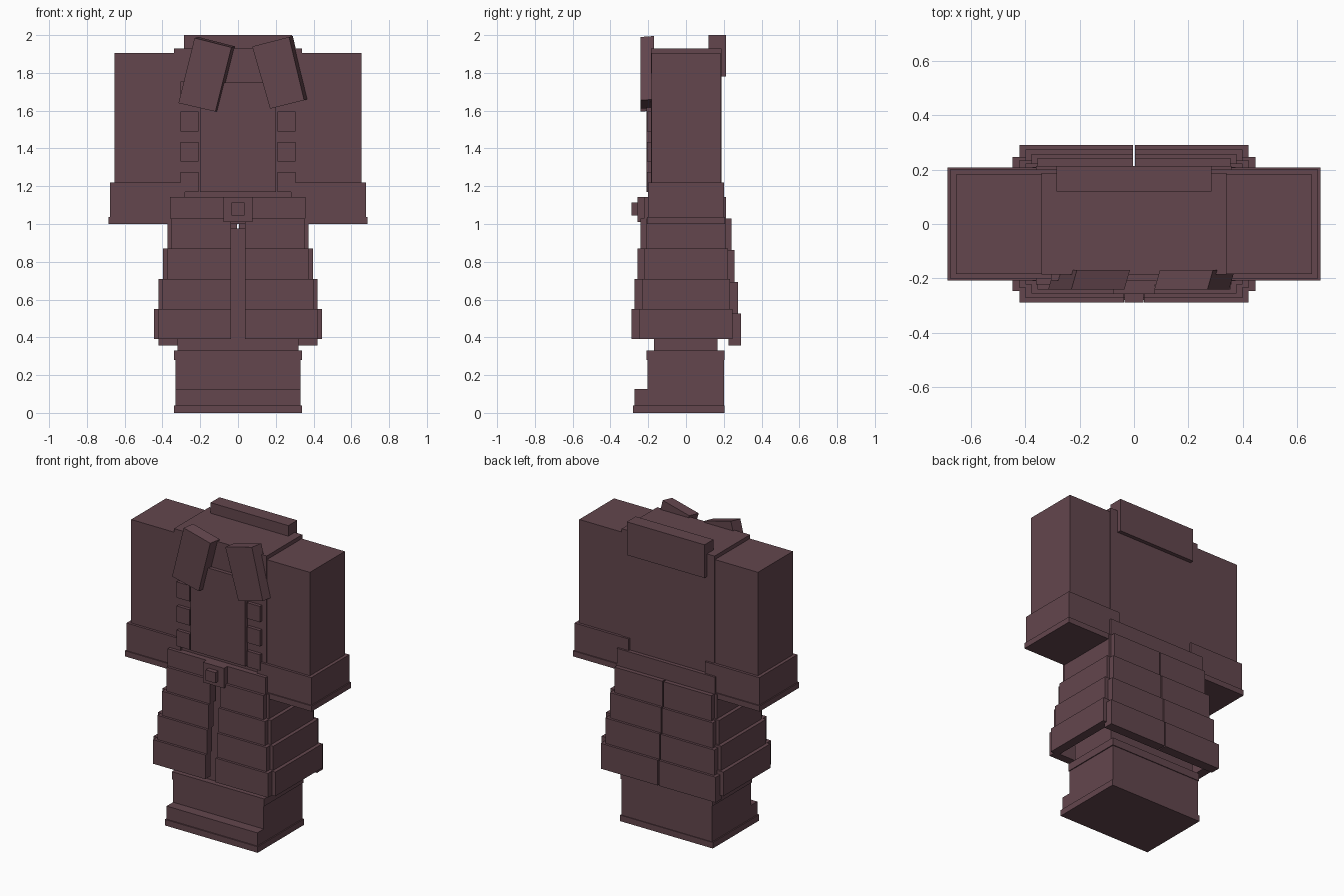
import bpy, bmesh

old = bpy.data.objects.get("Cube")
if old:
    bpy.data.objects.remove(old, do_unlink=True)

# Single cloth colour
cloth = bpy.data.materials.new("dark_mauve")
colour = (0.125, 0.061, 0.075, 1)
cloth.use_nodes = True
cloth.diffuse_color = colour
for node in cloth.node_tree.nodes:
    if node.type == 'BSDF_PRINCIPLED':
        node.inputs["Base Color"].default_value = colour


def prism(name, front, back):
    """Solid between two matching four-point outlines."""
    bm = bmesh.new()
    a = [bm.verts.new(p) for p in front]
    b = [bm.verts.new(p) for p in back]
    bm.faces.new(a)
    bm.faces.new(b[::-1])
    for i in range(len(a)):
        j = (i + 1) % len(a)
        bm.faces.new((a[j], a[i], b[i], b[j]))
    bmesh.ops.recalc_face_normals(bm, faces=bm.faces[:])
    mesh = bpy.data.meshes.new(name)
    bm.to_mesh(mesh)
    bm.free()
    mesh.materials.append(cloth)
    obj = bpy.data.objects.new(name, mesh)
    bpy.context.collection.objects.link(obj)
    return obj


def box(name, x, y, z):
    """Box from (min, max) ranges."""
    outline = [(x[0], z[0]), (x[1], z[0]), (x[1], z[1]), (x[0], z[1])]
    return prism(name, [(u, y[0], w) for u, w in outline],
                 [(u, y[1], w) for u, w in outline])


def pair(name, x, y, z):
    """The same box on both sides."""
    box("left_" + name, x, y, z)
    box("right_" + name, (-x[1], -x[0]), y, z)


# Jacket body and chest panel
box("torso", (-0.34, 0.34), (-0.185, 0.187), (1.0, 1.93))
box("chest_panel", (-0.2, 0.2), (-0.21, -0.17), (1.17, 1.75))
box("back_collar", (-0.285, 0.285), (0.12, 0.213), (1.78, 2.0))

# Buttons down each side of the chest
for i in range(4):
    z = 1.17 + 0.16 * i
    pair(f"button_{i + 1}", (0.21, 0.305), (-0.207, -0.18), (z, z + 0.105))

# Slanted lapels, back outline shifted slightly sideways
lapels = {
    "right_lapel": [(-0.315, 1.64), (-0.12, 1.595), (-0.035, 1.935), (-0.23, 1.985)],
    "left_lapel": [(0.17, 1.61), (0.35, 1.655), (0.27, 1.99), (0.075, 1.94)],
}
for name, pts in lapels.items():
    prism(name, [(x, -0.24, z) for x, z in pts],
          [(x + 0.02, -0.17, z + 0.005) for x, z in pts])

# Sleeves with cuffs and hems
pair("sleeve", (0.335, 0.655), (-0.183, 0.182), (1.1, 1.905))
pair("cuff", (0.28, 0.677), (-0.2, 0.2), (1.0, 1.22))
pair("cuff_hem", (0.275, 0.685), (-0.207, 0.207), (1.0, 1.037))

# Belt and buckle
box("belt", (-0.36, 0.358), (-0.222, 0.213), (1.03, 1.143))
box("buckle", (-0.077, 0.077), (-0.257, -0.2), (1.01, 1.143))
box("buckle_knob", (-0.035, 0.035), (-0.288, -0.25), (1.045, 1.115))

# Four flaring skirt tiers: front, side and back plates
for i in range(4):
    top = 1.03 - 0.16 * i
    low = top - 0.16
    wide = 0.355 + 0.022 * i
    out = 0.24 + 0.016 * i
    side = 0.374 + 0.024 * i
    deep = 0.21 + 0.012 * i
    pair(f"front_skirt_{i + 1}", (0.037, wide), (-out, 0.055 - out), (low, top))
    pair(f"side_skirt_{i + 1}", (side - 0.06, side), (-deep, deep), (low, top))
    pair(f"back_skirt_{i + 1}", (0.004, wide), (out - 0.062, out + 0.002),
         (low - 0.008 * (i + 1), top - 0.008 * i))

# Legs and boots
box("legs", (-0.32, 0.32), (-0.17, 0.167), (0.2, 0.975))
box("boots", (-0.332, 0.332), (-0.205, 0.2), (0.0, 0.3))
box("boot_rim", (-0.338, 0.338), (-0.21, 0.205), (0.28, 0.33))
box("toes", (-0.332, 0.332), (-0.272, -0.15), (0.0, 0.127))
box("soles", (-0.34, 0.34), (-0.28, 0.205), (0.0, 0.04))
